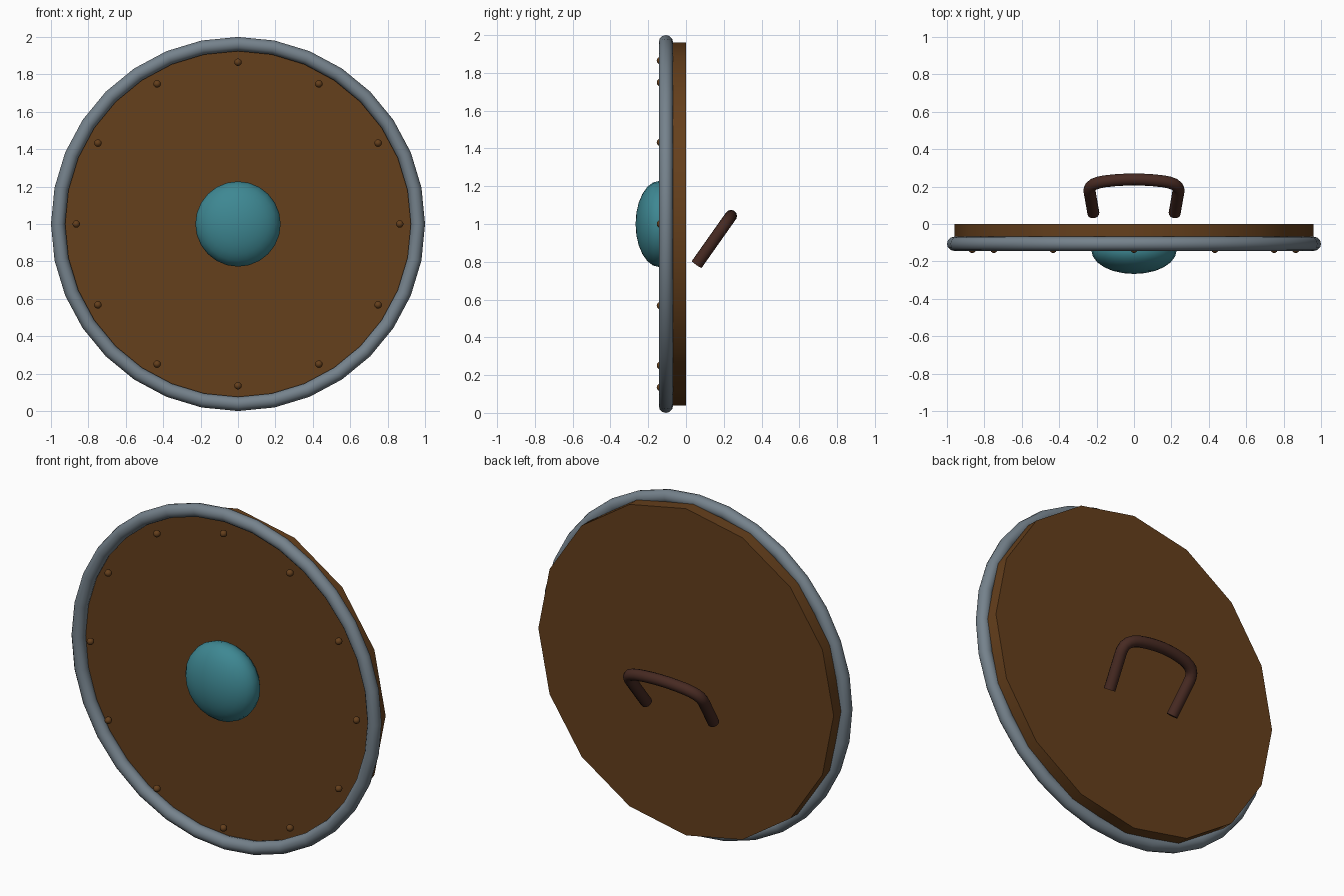
import bpy, math
from mathutils import Vector

if "Cube" in bpy.data.objects:
    bpy.data.objects.remove(bpy.data.objects["Cube"])


def mat(name, rgb):
    m = bpy.data.materials.new(name)
    m.diffuse_color = (*rgb, 1)
    m.use_nodes = True
    m.node_tree.nodes["Principled BSDF"].inputs["Base Color"].default_value = m.diffuse_color
    return m


WOOD = mat("wood_brown", (0.130, 0.050, 0.0115))
STEEL = mat("steel_grey", (0.178, 0.223, 0.262))
TEAL = mat("teal_metal", (0.048, 0.245, 0.290))
LEATHER = mat("dark_leather", (0.063, 0.023, 0.016))
FACE_ON = (math.pi / 2, 0, 0)   # turns a primitive's axis towards the front


def finish(name, material):
    ob = bpy.context.object
    ob.name = name
    ob.data.materials.append(material)
    bpy.ops.object.shade_smooth_by_angle(angle=math.radians(40))
    return ob


# Wooden board: sixteen sides, set behind the rim's inner edge
bpy.ops.mesh.primitive_cylinder_add(vertices=16, radius=0.96, depth=0.082,
                                    location=(0, -0.041, 1), rotation=FACE_ON)
finish("board", WOOD)

# Metal rim
bpy.ops.mesh.primitive_torus_add(major_segments=32, minor_segments=12,
                                 major_radius=0.962, minor_radius=0.038,
                                 location=(0, -0.106, 1), rotation=FACE_ON)
finish("rim", STEEL)

# Central boss: flattened dome
bpy.ops.mesh.primitive_uv_sphere_add(segments=24, ring_count=12, radius=1,
                                     location=(0, -0.141, 1), rotation=FACE_ON)
bpy.context.object.scale = (0.228, 0.228, 0.126)
finish("boss", TEAL)

# Ring of rivets
for i in range(12):
    a = i * math.tau / 12
    bpy.ops.mesh.primitive_uv_sphere_add(
        segments=12, ring_count=8, radius=0.02, rotation=FACE_ON,
        location=(0.865 * math.cos(a), -0.135, 1 + 0.865 * math.sin(a)))
    finish(f"rivet_{i + 1}", WOOD)

# Handle: bowed loop lying in a tilted plane, (x, distance along the tilt)
half = [(0.217, -0.008), (0.237, 0.19), (0.238, 0.215), (0.232, 0.24), (0.216, 0.262),
        (0.19, 0.278), (0.155, 0.29), (0.1, 0.30), (0.05, 0.305)]
path = half + [(0, 0.307)] + [(-x, t) for x, t in reversed(half)]
start, tilt = Vector((0, 0.061, 0.792)), Vector((0, 0.577, 0.817))
curve = bpy.data.curves.new("handle", 'CURVE')
curve.dimensions = '3D'
curve.bevel_depth = 0.032
curve.bevel_resolution = 4
curve.use_fill_caps = True
spline = curve.splines.new('POLY')
spline.points.add(len(path) - 1)
for p, (x, t) in zip(spline.points, path):
    p.co = (*(start + tilt * t + Vector((x, 0, 0))), 1)
handle = bpy.data.objects.new("handle", curve)
bpy.context.collection.objects.link(handle)
bpy.ops.object.select_all(action='DESELECT')
handle.select_set(True)
bpy.context.view_layer.objects.active = handle
bpy.ops.object.convert(target='MESH')
finish("handle", LEATHER)
